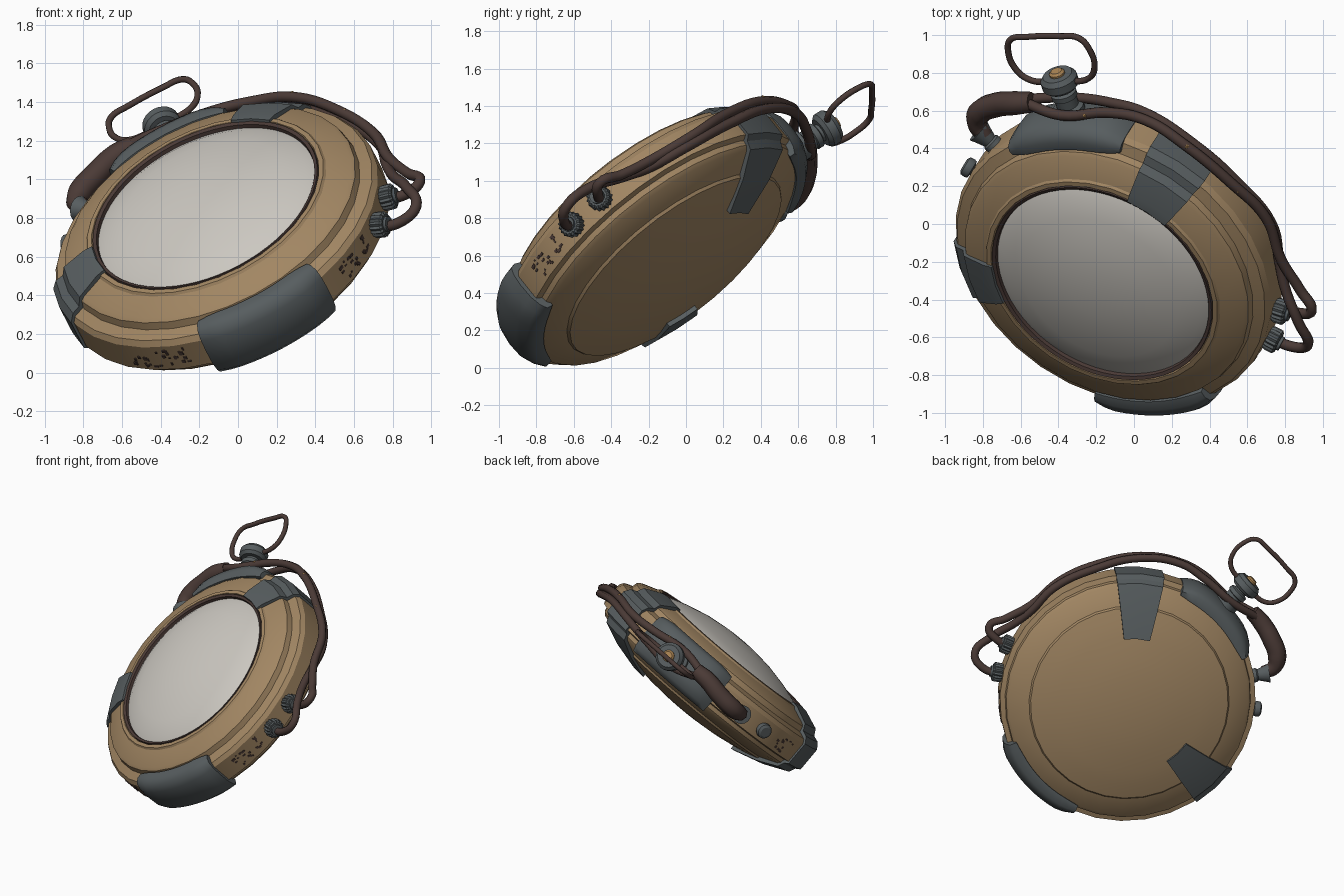
import bpy, bmesh, random
from math import sin, cos, pi, radians
from mathutils import Matrix, Vector

cube = bpy.data.objects.get("Cube")
if cube:
    bpy.data.objects.remove(cube)


def material(name, rgb):
    m = bpy.data.materials.new(name)
    m.use_nodes = True
    m.diffuse_color = (*rgb, 1)
    bsdf = next(n for n in m.node_tree.nodes if n.type == 'BSDF_PRINCIPLED')
    bsdf.inputs["Base Color"].default_value = (*rgb, 1)
    bsdf.inputs["Roughness"].default_value = 0.6
    return m


BRASS = material("aged brass", (0.36, 0.24, 0.125))
STEEL = material("dark steel", (0.095, 0.11, 0.115))
BROWN = material("brown rubber", (0.07, 0.043, 0.037))
GLASS = material("pale glass", (0.60, 0.575, 0.53))
AMBER = material("amber metal", (0.42, 0.24, 0.09))

# Tilted frame of the case: local z is the face normal, local y points at the crown
face = Vector((-0.374, -0.581, 0.7225)).normalized()
up = Vector((-0.277, 0.827, 0.489))
up = (up - face * up.dot(face)).normalized()
side = up.cross(face)
CASE = Matrix((side, up, face)).transposed().to_4x4()
CASE.translation = (-0.09, -0.19, 0.712)


def outward(angle, shift=0.0, height=-0.025):
    """Frame on the case whose z axis leaves the rim at the given clock angle."""
    z = Vector((cos(radians(angle)), sin(radians(angle)), 0))
    x = Vector((0, 0, 1))
    m = Matrix((x, z.cross(x), z)).transposed().to_4x4()
    m.translation = z * shift + x * height
    return CASE @ m


def finish(name, bm, mat, frame, smooth=30):
    bmesh.ops.remove_doubles(bm, verts=bm.verts, dist=1e-5)
    bmesh.ops.recalc_face_normals(bm, faces=bm.faces)
    mesh = bpy.data.meshes.new(name)
    bm.to_mesh(mesh)
    bm.free()
    mesh.transform(frame)
    mesh.materials.append(mat)
    obj = bpy.data.objects.new(name, mesh)
    bpy.context.scene.collection.objects.link(obj)
    if smooth:
        bpy.ops.object.select_all(action='DESELECT')
        obj.select_set(True)
        bpy.context.view_layer.objects.active = obj
        bpy.ops.object.shade_smooth_by_angle(angle=radians(smooth))


def lathe(name, profile, mat, frame=CASE, start=0, sweep=360, steps=32,
          closed=False, ridge=0, smooth=30, rounding=()):
    """Turn (radius, height) points about local z; a part turn gets end caps.
    Rounding lists how far the section shrinks in the rings nearest each end."""
    bm = bmesh.new()
    full = sweep == 360
    rings = []
    for i in range(steps if full else steps + 1):
        a = radians(start + sweep * i / steps)
        k = 1 - ridge * (i % 2)
        end = min(i, steps - i)
        s = rounding[end] if end < len(rounding) else 0
        rings.append([bm.verts.new(((r - s * (r - 0.86)) * k * cos(a),
                                    (r - s * (r - 0.86)) * k * sin(a),
                                    h * (1 - s * 0.3) if h > 0 else h))
                      for r, h in profile])
    n = len(profile)
    for i in range(steps):
        a, b = rings[i], rings[(i + 1) % len(rings)]
        for j in range(n if closed else n - 1):
            k = (j + 1) % n
            quad = [a[j], b[j], b[k], a[k]]
            if profile[j][0] == 0:
                quad.remove(b[j])
            elif profile[k][0] == 0:
                quad.remove(b[k])
            bm.faces.new(quad)
    if not full:
        bm.faces.new(rings[0])
        bm.faces.new(rings[-1])
    finish(name, bm, mat, frame, smooth)


def tube(name, points, radius, mat, frame=Matrix(), widths=None, cyclic=False):
    cu = bpy.data.curves.new(name, 'CURVE')
    cu.dimensions = '3D'
    cu.bevel_depth = radius
    cu.bevel_resolution = 2
    cu.resolution_u = 6
    cu.use_fill_caps = True
    sp = cu.splines.new('BEZIER')
    sp.bezier_points.add(len(points) - 1)
    sp.use_cyclic_u = cyclic
    for i, (bp, p) in enumerate(zip(sp.bezier_points, points)):
        bp.co = frame @ Vector(p)
        bp.handle_left_type = bp.handle_right_type = 'AUTO'
        bp.radius = widths[i] if widths else 1
    tmp = bpy.data.objects.new(name + "_path", cu)
    bpy.context.scene.collection.objects.link(tmp)
    bpy.context.view_layer.update()
    mesh = bpy.data.meshes.new_from_object(
        tmp.evaluated_get(bpy.context.evaluated_depsgraph_get()))
    bpy.data.objects.remove(tmp)
    bm = bmesh.new()
    bm.from_mesh(mesh)
    bpy.data.meshes.remove(mesh)
    finish(name, bm, mat, Matrix(), 50)


# Case with stepped bezel, side wall and domed back
lathe("case", [(0, 0.17), (0.62, 0.18), (0.635, 0.215), (0.66, 0.213), (0.67, 0.2),
               (0.79, 0.16), (0.81, 0.145), (0.82, 0.105), (0.88, 0.085),
               (0.9, 0.055), (0.9, -0.105), (0.865, -0.115), (0.86, -0.145),
               (0.84, -0.165), (0.705, -0.217), (0.695, -0.233), (0.6, -0.26), (0.5, -0.28),
               (0.35, -0.305), (0.2, -0.32), (0, -0.328)], BRASS)

# Glass and its seal
lathe("glass", [(0, 0.31), (0.15, 0.304), (0.3, 0.285), (0.45, 0.25),
                (0.56, 0.215), (0.612, 0.185)], GLASS, steps=64, smooth=60)
lathe("glass_seal", [(0.603, 0.18), (0.608, 0.21), (0.626, 0.217), (0.634, 0.18)],
      BROWN, steps=64, closed=True)

# Rounded guards at the crown and opposite it
guard = [(0.81, 0.1), (0.82, 0.145), (0.87, 0.15), (0.92, 0.13), (0.945, 0.08), (0.955, 0),
         (0.95, -0.09), (0.925, -0.15), (0.89, -0.185), (0.83, -0.18), (0.83, -0.1)]
for name, a, ends in (("crown_guard", 90, (0.5, 0.2, 0.05)), ("foot_guard", 269.5, (0.3, 0.1))):
    lathe(name, guard, STEEL, start=a - 22.5, sweep=45, steps=12, closed=True, smooth=60,
          rounding=ends)

# Angular clamps that follow the case section from bezel to back
clamp = [(0.62, 0.2), (0.63, 0.23), (0.68, 0.223), (0.81, 0.172), (0.835, 0.125), (0.88, 0.11),
         (0.912, 0.065), (0.912, -0.115), (0.88, -0.135), (0.86, -0.18), (0.7, -0.25),
         (0.49, -0.308), (0.49, -0.27), (0.7, -0.2), (0.83, -0.1), (0.83, 0.05)]
for name, a in (("upper_clamp", 47.5), ("side_clamp", 179)):
    lathe(name, clamp, STEEL, start=a - 10.8, sweep=21.6, steps=2, closed=True, smooth=15)

# Crown: stem, button and cap
crown = outward(89.2, 0.02)
lathe("crown_stem", [(0.085, 0.9), (0.085, 0.96), (0.06, 0.97), (0.06, 1.02), (0.07, 1.025),
                     (0.07, 1.055), (0.05, 1.065), (0.05, 1.1)], STEEL, crown, steps=20)
lathe("crown_button", [(0, 1.08), (0.08, 1.08), (0.1, 1.1), (0.1, 1.145), (0.08, 1.17),
                       (0, 1.17)], STEEL, crown, steps=24)
lathe("crown_cap", [(0.042, 1.16), (0.042, 1.18), (0.03, 1.192), (0, 1.192)],
      AMBER, crown, steps=16)

# Hanging loop, one half mirrored
half = [(0.07, 1.14), (0.18, 1.16), (0.235, 1.225), (0.245, 1.34), (0.205, 1.42), (0.1, 1.435)]
loop = half + [(-x, y) for x, y in reversed(half)]
tube("hanging_loop", [(x + 0.016, y, -0.025) for x, y in loop], 0.017, BROWN, CASE, cyclic=True)

# Ridged cable sockets
for i, a in enumerate((-23.5, -36.5)):
    f = outward(a, -0.02)
    lathe(f"socket_base_{i}", [(0.05, 0.87), (0.05, 0.925), (0, 0.925)], STEEL, f, steps=16)
    lathe(f"socket_{i}", [(0, 0.91), (0.062, 0.915), (0.068, 0.93), (0.068, 0.975),
                          (0.055, 0.985), (0, 0.985)], STEEL, f, steps=32, ridge=0.13)
    lathe(f"socket_neck_{i}", [(0.04, 0.98), (0.04, 1.0), (0, 1.0)], STEEL, f, steps=16)

# Hose funnel and small push button
lathe("hose_funnel", [(0.05, 0.87), (0.05, 0.92), (0.04, 0.93), (0.06, 0.99), (0.068, 1.01),
                      (0, 1.01)], STEEL, outward(124.4), steps=18)
lathe("push_button", [(0.03, 0.87), (0.03, 0.92), (0.05, 0.925), (0.055, 0.94), (0.052, 0.965),
                      (0.035, 0.975), (0, 0.975)], STEEL, outward(139.8, -0.02), steps=18)

# Cables running round the rim, passing either side of the stem
front_path = [(0.73, -0.45, 0.9), (0.86, -0.47, 0.92), (0.94, -0.46, 0.99), (0.88, -0.35, 1.03),
              (0.78, -0.19, 1.11), (0.70, 0.03, 1.24), (0.51, 0.22, 1.36), (0.28, 0.41, 1.425),
              (0.06, 0.55, 1.40), (-0.14, 0.59, 1.35), (-0.38, 0.575, 1.26), (-0.6, 0.65, 1.16)]
back_path = [(0.7, -0.59, 0.75), (0.84, -0.65, 0.78), (0.92, -0.64, 0.86), (0.87, -0.52, 0.96),
             (0.80, -0.34, 1.02), (0.77, -0.2, 1.07), (0.73, 0, 1.18), (0.55, 0.22, 1.3),
             (0.31, 0.43, 1.385), (0.06, 0.59, 1.36), (-0.11, 0.64, 1.28), (-0.34, 0.67, 1.16),
             (-0.6, 0.66, 1.13)]
tube("front_cable", front_path, 0.028, BROWN)
tube("back_cable", back_path, 0.028, BROWN)

# Thick hose that gathers both cables
tube("hose", [(-0.54, 0.645, 1.17), (-0.63, 0.64, 1.12), (-0.73, 0.63, 1.025),
              (-0.815, 0.59, 0.93), (-0.83, 0.53, 0.875), (-0.79, 0.47, 0.855)], 0.055, BROWN,
     widths=[1.0, 1.15, 1.2, 1.2, 1.0, 0.8])

# Bare metal specks on the cables
bm = bmesh.new()
for spot in ((0.28, 0.41, 1.444), (-0.26, 0.575, 1.328), (0.55, 0.175, 1.353)):
    bmesh.ops.create_icosphere(bm, subdivisions=1, radius=0.014,
                               matrix=Matrix.Translation(spot))
finish("cable_specks", bm, AMBER, Matrix())

# Worn specks on the side wall
random.seed(4)
bm = bmesh.new()
for low, high, count in ((-60, -44, 22), (218, 240, 30), (150, 163, 12)):
    for _ in range(count):
        a = radians(random.uniform(low, high))
        w, h = random.uniform(0.008, 0.026), random.uniform(0.007, 0.018)
        spot = (Matrix.Rotation(a, 4, 'Z')
                @ Matrix.Translation((0.898, 0, random.uniform(-0.08, 0.03)))
                @ Matrix.Diagonal((0.008, w, h, 1)))
        bmesh.ops.create_cube(bm, size=1, matrix=spot)
finish("worn_specks", bm, BROWN, CASE, 0)
